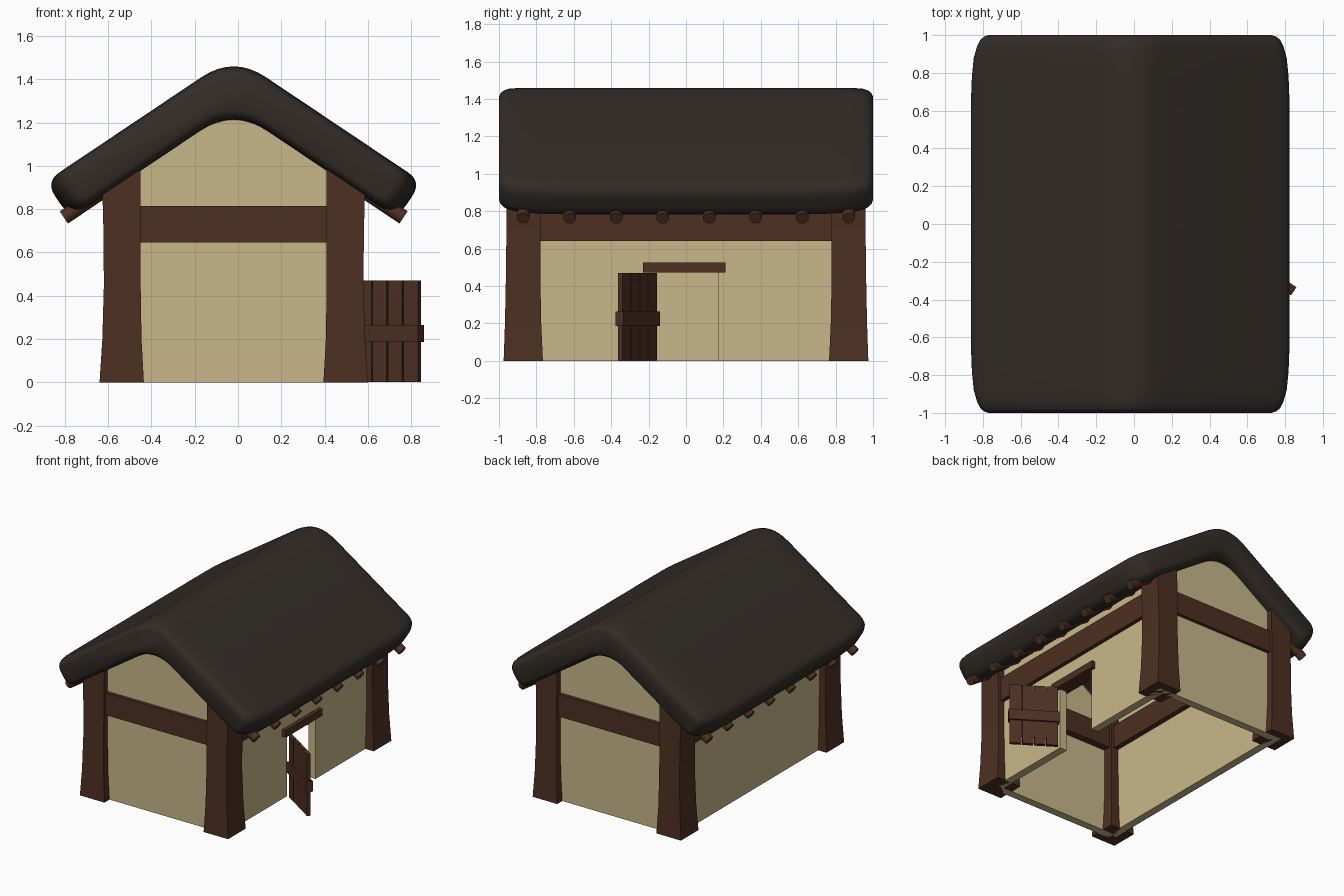
import bpy, bmesh, math
from mathutils import Vector, Matrix

if "Cube" in bpy.data.objects:
    bpy.data.objects.remove(bpy.data.objects["Cube"])

CX = -0.02            # centre line of the house
TAN = 0.67            # roof pitch
ANG = math.atan(TAN)
CA, SA = math.cos(ANG), math.sin(ANG)
UNDER = 1.264         # unrounded apex of roof underside


def material(name, rgb):
    m = bpy.data.materials.new(name)
    m.diffuse_color = (*rgb, 1)
    m.use_nodes = True
    m.node_tree.nodes["Principled BSDF"].inputs["Base Color"].default_value = m.diffuse_color
    return m


THATCH = material("thatch", (0.032, 0.025, 0.020))
PLASTER = material("plaster", (0.58, 0.475, 0.255))
WOOD = material("wood", (0.075, 0.029, 0.016))


def finish(name, bm, mat, smooth=None):
    bmesh.ops.recalc_face_normals(bm, faces=bm.faces)
    me = bpy.data.meshes.new(name)
    bm.to_mesh(me)
    bm.free()
    me.materials.append(mat)
    ob = bpy.data.objects.new(name, me)
    bpy.context.collection.objects.link(ob)
    if smooth:
        bpy.ops.object.select_all(action='DESELECT')
        ob.select_set(True)
        bpy.context.view_layer.objects.active = ob
        bpy.ops.object.shade_smooth_by_angle(angle=math.radians(smooth))
    return ob


def loft(name, rings, mat, smooth=None):
    bm = bmesh.new()
    vs = [[bm.verts.new(p) for p in r] for r in rings]
    n = len(vs[0])
    for a, b in zip(vs, vs[1:]):
        for i in range(n):
            j = (i + 1) % n
            bm.faces.new((a[i], a[j], b[j], b[i]))
    bm.faces.new(vs[0])
    bm.faces.new(vs[-1])
    return finish(name, bm, mat, smooth)


def add_box(bm, lo, hi):
    lo, hi = Vector(lo), Vector(hi)
    m = Matrix.Translation((lo + hi) / 2) @ Matrix.Diagonal((*(hi - lo), 1))
    return bmesh.ops.create_cube(bm, size=1, matrix=m)["verts"]


def box(name, lo, hi, mat):
    bm = bmesh.new()
    add_box(bm, lo, hi)
    return finish(name, bm, mat)


# Thatched roof: rounded chevron section lofted along y with softened ends
def roof_section(y, e, h):
    xt = 0.87 - e * CA
    zt = 1.51 - TAN * xt
    top = (xt - h * SA, zt - h * CA)
    low = (xt - (0.205 - h) * SA, zt - (0.205 - h) * CA)
    corners = [((0, 1.51 - h / CA), 0.18), (top, 0.08), (low, 0.08),
               ((0, UNDER + h / CA), 0.19),
               ((-low[0], low[1]), 0.08), ((-top[0], top[1]), 0.08)]
    out = []
    for i, (p, d) in enumerate(corners):
        d = min(d, 0.1 - h * 0.9) if abs(p[0]) > 0.1 else d
        p = Vector(p)
        a = p + (Vector(corners[i - 1][0]) - p).normalized() * min(d, 0.085 - h if d < 0.1 else d)
        b = p + (Vector(corners[(i + 1) % 6][0]) - p).normalized() * min(d, 0.085 - h if d < 0.1 else d)
        for k in range(9):
            t = k / 8
            q = a * (1 - t) ** 2 + p * 2 * t * (1 - t) + b * t * t
            out.append((CX + q.x, y, q.y))
    return out


ends = [(1.0, 0.10, 0.04), (0.992, 0.075, 0.025), (0.975, 0.055, 0.012),
        (0.945, 0.038, 0.004), (0.88, 0.018, 0), (0.78, 0.006, 0), (0.65, 0, 0)]
rings = [roof_section(-y, e, h) for y, e, h in ends]
rings += [roof_section(y, e, h) for y, e, h in reversed(ends)]
loft("thatched_roof", rings, THATCH, 50)

# Plaster walls: gable ends, plain left wall, right wall with doorway
WX, WY, T = 0.55, 0.915, 0.06
eave, ridge = UNDER - TAN * WX + 0.05, UNDER + 0.05
gable = [(-WX, 0), (WX, 0), (WX, eave), (0, ridge), (-WX, eave)]
for label, y0, y1 in (("front", -WY, -WY + T), ("back", WY - T, WY)):
    loft(label + "_gable_wall",
         [[(CX + x, y, z) for x, z in gable] for y in (y0, y1)], PLASTER)
L = WY - T
box("left_wall", (CX - WX, -L, 0), (CX - WX + T, L, eave), PLASTER)
doorway = [(-L, 0), (-0.17, 0), (-0.17, 0.475), (0.17, 0.475),
           (0.17, 0), (L, 0), (L, eave), (-L, eave)]
loft("right_wall",
     [[(x, y, z) for y, z in doorway] for x in (CX + WX - T, CX + WX)], PLASTER)

# Corner posts, flared at the foot
flare = [(0, 0.620, 0.415, 0.975, 0.765), (0.2, 0.607, 0.426, 0.968, 0.774),
         (0.45, 0.600, 0.430, 0.963, 0.779), (0.7, 0.602, 0.430, 0.960, 0.779),
         (1.0, 0.610, 0.430, 0.957, 0.777)]
for sx, side in ((-1, "left"), (1, "right")):
    for sy, end in ((-1, "front"), (1, "back")):
        loft(f"{end}_{side}_post",
             [[(CX + sx * xo, sy * yo, z), (CX + sx * xi, sy * yo, z),
               (CX + sx * xi, sy * yi, z), (CX + sx * xo, sy * yi, z)]
              for z, xo, xi, yo, yi in flare], WOOD)

# Horizontal tie beams between the posts
for s, label in ((-1, "front"), (1, "back")):
    y = sorted((s * 0.94, s * 0.80))
    box(label + "_beam", (CX - 0.45, y[0], 0.645), (CX + 0.45, y[1], 0.815), WOOD)
for s, label in ((-1, "left"), (1, "right")):
    x = sorted((CX + s * 0.58, CX + s * 0.45))
    box(label + "_beam", (x[0], -0.80, 0.64), (x[1], 0.80, 0.82), WOOD)

# Round rafters under the thatch
for s, label in ((-1, "left"), (1, "right")):
    for i in range(8):
        y = -0.87 + i * 1.74 / 7
        ring = []
        for cx, cz in ((0.785, 0.762), (0.02, 0.762 + 0.765 * TAN)):
            ring.append([(CX + s * (cx + 0.034 * math.cos(a) * SA),
                          y + 0.034 * math.sin(a),
                          cz + 0.034 * math.cos(a) * CA)
                         for a in (k * math.tau / 10 for k in range(10))])
        loft(f"{label}_rafter_{i + 1}", ring, WOOD, 40)

# Lintel over the doorway
box("door_lintel", (CX + WX - T - 0.02, -0.23, 0.472), (CX + WX + 0.03, 0.21, 0.525), WOOD)

# Open plank door with a cross band, hinged at the front jamb
bm = bmesh.new()
w = 0.34 / 4
for i in range(4):
    g = 0.0035
    add_box(bm, (i * w + (g if i else 0), -0.013, 0.002),
            ((i + 1) * w - (g if i < 3 else 0), 0.013, 0.47))
add_box(bm, (0.002, -0.006, 0.06), (0.338, 0.006, 0.44))
add_box(bm, (-0.008, -0.026, 0.185), (0.348, 0.026, 0.265))
door = finish("plank_door", bm, WOOD)
door.location = (0.555, -0.165, 0)
door.rotation_euler = (0, 0, math.atan2(-0.185, 0.282))
